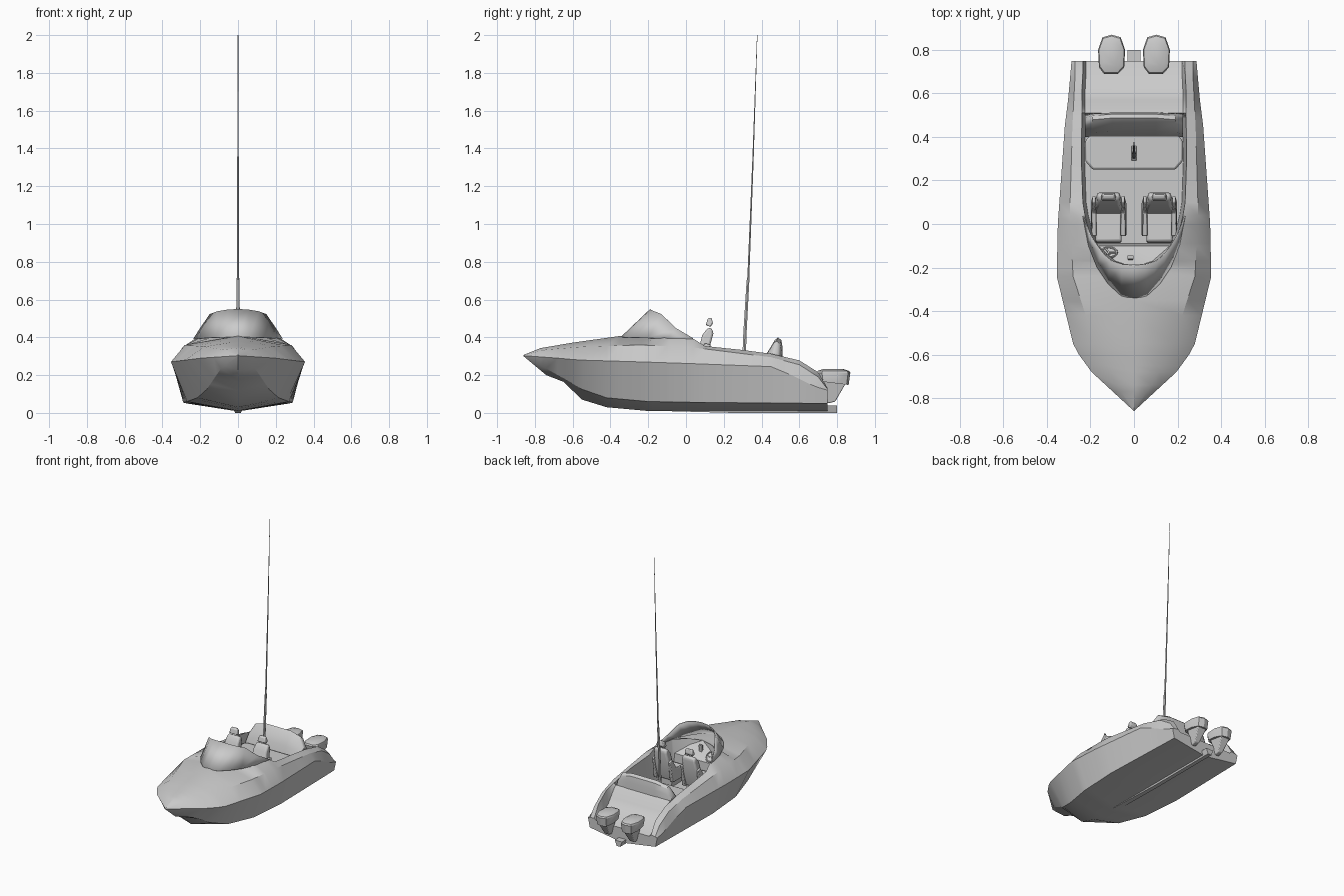
import bpy, bmesh, math
from mathutils import Vector, Matrix

if "Cube" in bpy.data.objects:
    bpy.data.objects.remove(bpy.data.objects["Cube"])

grey = bpy.data.materials.new("light_grey")
grey.diffuse_color = (0.6, 0.6, 0.6, 1)
grey.use_nodes = True
grey.node_tree.nodes["Principled BSDF"].inputs["Base Color"].default_value = grey.diffuse_color


def finish(name, bm, angle=35, bevel=0.0):
    bmesh.ops.remove_doubles(bm, verts=bm.verts, dist=0.0005)
    bmesh.ops.recalc_face_normals(bm, faces=bm.faces)
    me = bpy.data.meshes.new(name)
    bm.to_mesh(me)
    bm.free()
    me.materials.append(grey)
    ob = bpy.data.objects.new(name, me)
    bpy.context.collection.objects.link(ob)
    if bevel:
        m = ob.modifiers.new("bevel", 'BEVEL')
        m.width, m.segments, m.limit_method = bevel, 2, 'ANGLE'
    bpy.ops.object.select_all(action='DESELECT')
    ob.select_set(True)
    bpy.context.view_layer.objects.active = ob
    bpy.ops.object.shade_smooth_by_angle(angle=math.radians(angle))
    return ob


def loft(name, rings, angle=35, bevel=0.0):
    """Skin closed rings of equal length and cap both ends."""
    bm = bmesh.new()
    rows = [[bm.verts.new(p) for p in r] for r in rings]
    n = len(rows[0])
    for a, b in zip(rows, rows[1:]):
        for i in range(n):
            j = (i + 1) % n
            bm.faces.new((a[i], a[j], b[j], b[i]))
    bm.faces.new(rows[0])
    bm.faces.new(rows[-1])
    return finish(name, bm, angle, bevel)


def slab(name, profile, x, w_low, w_high, bevel=0.0):
    """Side profile (y, z) given width in x, changing from low to high z."""
    zs = [p[1] for p in profile]
    lo, hi = min(zs), max(zs)

    def half(z):
        return (w_low + (w_high - w_low) * (z - lo) / (hi - lo)) / 2
    return loft(name, [[(x + s * half(z), y, z) for y, z in profile] for s in (-1, 1)], 40, bevel)


def at(keys, y):
    """Interpolate a line of (y, values...) keys."""
    if y <= keys[0][0]:
        return keys[0][1:]
    for a, b in zip(keys, keys[1:]):
        if y <= b[0]:
            t = (y - a[0]) / (b[0] - a[0])
            return [p + (q - p) * t for p, q in zip(a[1:], b[1:])]
    return keys[-1][1:]


# Hull: long lines running bow to stern, as (y, x, z)
keel = [(-.86, 0, .30), (-.74, 0, .20), (-.65, 0, .165), (-.55, 0, .07), (-.42, 0, .03), (-.2, 0, .01), (.75, 0, .008)]
chine = [(-.86, 0, .30), (-.74, .09, .235), (-.55, .165, .125), (-.42, .215, .08), (-.2, .27, .06), (.1, .29, .055), (.75, .272, .05)]
rub = [(-.86, 0, .303), (-.68, .195, .29), (-.57, .275, .28), (-.24, .355, .27), (0, .35, .262),
       (.45, .318, .245), (.57, .303, .195), (.68, .293, .14), (.75, .287, .12)]
shoulder = [(-.86, 0, .305), (-.74, .08, .335), (-.55, .18, .35), (-.24, .28, .36), (.05, .295, .345),
            (.45, .283, .295), (.6, .275, .255), (.7, .27, .19), (.75, .27, .125)]
coaming = [(-.86, 0, .307), (-.77, 0, .343), (-.6, 0, .372), (-.35, 0, .407), (-.2, 0, .412), (-.17, .1, .412), (-.1, .18, .41),
           (.0, .215, .402), (.04, .225, .392), (.1, .235, .354), (.3, .242, .333), (.45, .24, .313), (.6, .24, .278), (.7, .235, .215), (.75, .235, .13)]
floor = [(-.2, .412), (-.17, .37), (-.1, .31), (-.09, .15), (.49, .15), (.51, .29), (.53, .27), (.6, .18), (.7, .13), (.75, .115)]

stations = [-.86, -.77, -.74, -.68, -.65, -.6, -.55, -.42, -.35, -.24, -.2, -.17, -.1, -.09, 0, .04, .1,
            .3, .45, .49, .51, .53, .57, .6, .65, .7, .75]
rings = []
for y in stations:
    half = [at(k, y) for k in (keel, chine, rub, shoulder, coaming)]
    xi, zi = half[-1]
    zf = at(floor, y)[0] if y > -.2 else zi
    half += [[max(xi - .015, 0), zf], [0, zf]]
    rings.append([(x, y, z) for x, z in half] + [(-x, y, z) for x, z in half[-2:0:-1]])
loft("hull", rings, 30)
slab("keel_strip", [(-.2, .012), (.25, 0), (.8, 0), (.8, .04), (-.2, .03)], 0, .03, .06)

# Wrap-around windshield between a base line and a top line
base = [(0, -.345, .402), (.06, -.33, .402), (.12, -.275, .40), (.17, -.2, .397), (.21, -.1, .393), (.236, .035, .392)]
top = [(0, -.19, .55), (.055, -.187, .547), (.11, -.168, .538), (.15, -.13, .523), (.2, -.055, .45), (.234, .035, .397)]
bm = bmesh.new()
lines = []
for line in (base, top):
    full = [(-x, y, z) for x, y, z in line[:0:-1]] + line
    lines.append([bm.verts.new(p) for p in full])
for i in range(len(lines[0]) - 1):
    bm.faces.new((lines[0][i], lines[0][i + 1], lines[1][i + 1], lines[1][i]))
shield = finish("windshield", bm, 35)
shield.modifiers.new("thickness", 'SOLIDIFY').thickness = .005

# Front seats
for s, side in ((-1, "left"), (1, "right")):
    x = s * .117
    slab(side + "_seat_base", [(-.06, .14), (.08, .14), (.08, .22), (-.06, .22)], x, .1, .12)
    slab(side + "_seat_cushion", [(-.09, .21), (.07, .2), (.07, .25), (-.08, .26)], x, .12, .12, .01)
    slab(side + "_seat_back", [(.04, .21), (.085, .2), (.145, .42), (.138, .448), (.115, .45), (.085, .41)], x, .15, .1, .012)
    slab(side + "_headrest", [(.105, .465), (.13, .455), (.143, .475), (.135, .505), (.115, .5)], x, .07, .05, .006)
    for b in (-1, 1):
        slab(side + "_seat_bolster", [(-.055, .2), (.1, .2), (.13, .36), (.1, .37), (.05, .29), (-.055, .275)], x + b * .067, .03, .012, .005)

# Rear bench
loft("bench_cushion", [[(sx * (.225 - c), y, z) for sx, y, c in
     ((-1, .25, .035), (1, .25, .035), (1, .29, 0), (1, .38, 0), (1, .405, .02), (-1, .405, .02), (-1, .38, 0), (-1, .29, 0))]
     for z in (.14, .265)], 35, .01)
back = [(.40, .2), (.425, .31), (.47, .385), (.487, .4), (.505, .385), (.512, .34), (.51, .2)]
rows = []
for x, dy, dz in ((-.225, -.02, -.08), (-.19, -.008, -.02), (-.1, 0, 0), (.1, 0, 0), (.19, -.008, -.02), (.225, -.02, -.08)):
    rows.append([(x, y + dy * (z - .2) * 5, z + dz * (z - .2) * 5) for y, z in back])
loft("bench_back", rows, 40)

# Tow mast with its foot
loft("mast", [[(r * math.cos(a * math.pi / 3), y + r * math.sin(a * math.pi / 3), z) for a in range(6)]
     for y, z, r in ((.306, .25, .011), (.312, .42, .010), (.328, .7, .0085), (.330, .72, .006), (.355, 1.35, .004), (.377, 2.0, .0015))])
slab("mast_foot", [(.29, .25), (.365, .25), (.35, .285), (.295, .285)], 0, .026, .02)

# Twin outboard motors
outline = [(-.035, .69), (.03, .69), (.058, .72), (.062, .80), (.042, .858), (0, .87), (-.042, .858), (-.062, .80), (-.058, .72)]
for s, side in ((-1, "left"), (1, "right")):
    x = s * .103
    rings = []
    for k, z, dz in ((.9, .148, .02), (1, .212, .0), (.93, .222, .0), (.6, .232, .0)):
        rings.append([(x + px * k, .78 + (py - .78) * k, z + dz * (.87 - py) / .18) for px, py in outline])
    loft(side + "_motor_cowl", rings, 30)
    slab(side + "_motor_leg", [(.73, .17), (.845, .155), (.79, .06), (.75, .05), (.74, .1)], x, .03, .08, .005)

# Steering wheel, its column and the throttle
tilt = Matrix.Translation((-.115, -.13, .345)) @ Matrix.Rotation(math.radians(-50), 4, 'X')
bm = bmesh.new()
R, r, N, M = .036, .005, 16, 6
grid = [[bm.verts.new(tilt @ Vector(((R + r * math.cos(v * math.tau / M)) * math.cos(u * math.tau / N),
        (R + r * math.cos(v * math.tau / M)) * math.sin(u * math.tau / N), r * math.sin(v * math.tau / M))))
        for v in range(M)] for u in range(N)]
for u in range(N):
    for v in range(M):
        a, b = grid[u], grid[(u + 1) % N]
        bm.faces.new((a[v], b[v], b[(v + 1) % M], a[(v + 1) % M]))
for k in range(3):
    spoke = tilt @ Matrix.Rotation(k * math.tau / 3, 4, 'Z') @ Matrix.Translation((R / 2, 0, 0)) @ Matrix.Diagonal((R, .008, .005, 1))
    bmesh.ops.create_cube(bm, size=1, matrix=spoke)
bmesh.ops.create_cube(bm, size=1, matrix=tilt @ Matrix.Translation((0, 0, -.025)) @ Matrix.Diagonal((.014, .014, .05, 1)))
finish("steering_wheel", bm)
slab("throttle", [(-.17, .33), (-.15, .33), (-.145, .40), (-.16, .40)], -.016, .02, .026)
